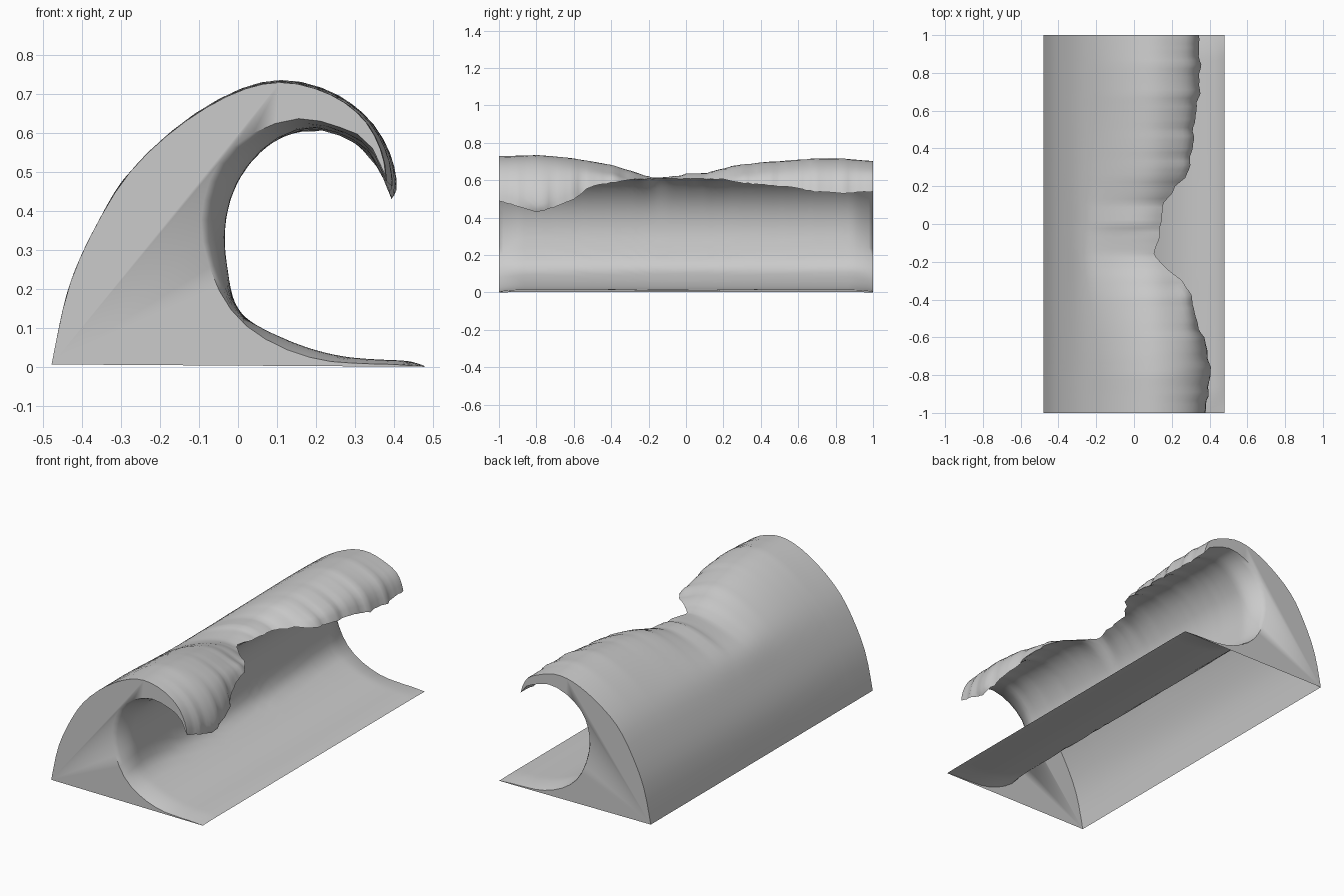
import bpy, bmesh, math

if "Cube" in bpy.data.objects:
    bpy.data.objects.remove(bpy.data.objects["Cube"])

# profile control points (x, z): outer back, inner barrel in the middle and at the ends
OUTER = [(-.478, .006), (-.435, .2), (-.365, .36), (-.272, .505), (-.14, .628), (0, .71),
         (.12, .735), (.24, .705), (.33, .64), (.385, .555), (.405, .47), (.393, .43)]
INNER = [(.478, .002), (.43, .015), (.3, .022), (.2, .042), (.1, .08), (0, .14), (-.027, .25),
         (-.035, .34), (-.02, .43), (.02, .51), (.09, .58), (.18, .612), (.27, .592), (.34, .54), (.385, .44)]
INNER_END = [(.478, .0), (.4, .006), (.3, .009), (.2, .02), (.09, .06), (0, .125), (-.06, .22),
             (-.093, .34), (-.085, .44), (-.045, .53), (.04, .6), (.15, .635), (.25, .615), (.33, .57), (.385, .45)]
# along the length: y, lip x, lip z, crest height
KEYS = [(-1, .38, .49, .73), (-.9, .39, .465, .732), (-.8, .395, .43, .735), (-.7, .393, .46, .728),
        (-.6, .37, .5, .718), (-.52, .33, .565, .708), (-.4, .31, .59, .69), (-.3, .26, .605, .665),
        (-.23, .16, .61, .645), (-.15, .105, .612, .632), (-.05, .14, .612, .645), (0, .14, .612, .668),
        (.1, .155, .61, .666), (.2, .22, .608, .682), (.25, .28, .595, .69), (.4, .31, .578, .703),
        (.55, .32, .568, .712), (.68, .345, .543, .72), (.85, .35, .533, .718), (1, .34, .542, .706)]
N = 26
C = (.1, .35)


def spline(pts, u):
    """Catmull-Rom point at u in 0..1"""
    n = len(pts) - 1
    i = min(int(u * n), n - 1)
    t = u * n - i
    a, b, c, d = (pts[max(0, min(n, i + k))] for k in (-1, 0, 1, 2))
    return tuple(.5 * (2 * q + (r - p) * t + (2 * p - 5 * q + 4 * r - s) * t * t
                       + (3 * q - p - 3 * r + s) * t ** 3) for p, q, r, s in zip(a, b, c, d))


def key_at(y):
    for a, b in zip(KEYS, KEYS[1:]):
        if y <= b[0] + 1e-6:
            t = (y - a[0]) / (b[0] - a[0])
            return [p + (q - p) * t for p, q in zip(a, b)][1:]


def angle(p):
    return math.atan2(p[1] - C[1], p[0] - C[0])


def trimmed(pts, tip):
    """Curve cut off at the tip direction, then eased onto the tip"""
    us = [k / 400 for k in range(160, 401)]
    us = [u for u in us if spline(pts, u)[1] > .4 and spline(pts, u)[0] > -.02]
    end = min(us, key=lambda u: abs(angle(spline(pts, u)) - angle(tip)))
    ex, ez = spline(pts, end)
    out = []
    for k in range(N):
        s = k / N
        x, z = spline(pts, end * s)
        w = s ** 5
        out.append((x + w * (tip[0] - ex), z + w * (tip[1] - ez)))
    return out


def section(y):
    lx, lz, top = key_at(y)
    ragged = math.sin(y * 47) * .006 + math.sin(y * 83 + 1) * .004
    tip = (lx + ragged * .7, lz - abs(ragged) * .6)
    f = (top - .505) / .23
    outer = [(x, z if z < .51 or (x > .3) else .505 + (z - .505) * f) for x, z in OUTER]
    w = max(0, (abs(y) - .88) / .12) ** 1.6
    inner = [(a[0] + (b[0] - a[0]) * w, a[1] + (b[1] - a[1]) * w) for a, b in zip(INNER, INNER_END)]
    return trimmed(outer, tip) + [tip] + trimmed(inner, tip)[::-1]


# breaking wave: skin the sections, close both ends, underside stays open
bm = bmesh.new()
ROWS = 90
rows = []
for j in range(ROWS + 1):
    y = -1 + 2 * j / ROWS
    rows.append([bm.verts.new((x, y, z)) for x, z in section(y)])
for a, b in zip(rows, rows[1:]):
    for i in range(len(a) - 1):
        bm.faces.new((a[i], a[i + 1], b[i + 1], b[i]))
bm.faces.new(rows[0][::-1])
bm.faces.new(rows[-1])
bmesh.ops.recalc_face_normals(bm, faces=bm.faces)
mesh = bpy.data.meshes.new("breaking_wave")
bm.to_mesh(mesh)
bm.free()
wave = bpy.data.objects.new("breaking_wave", mesh)
bpy.context.collection.objects.link(wave)
bpy.context.view_layer.objects.active = wave
wave.select_set(True)
bpy.ops.object.shade_smooth_by_angle(angle=math.radians(60))
